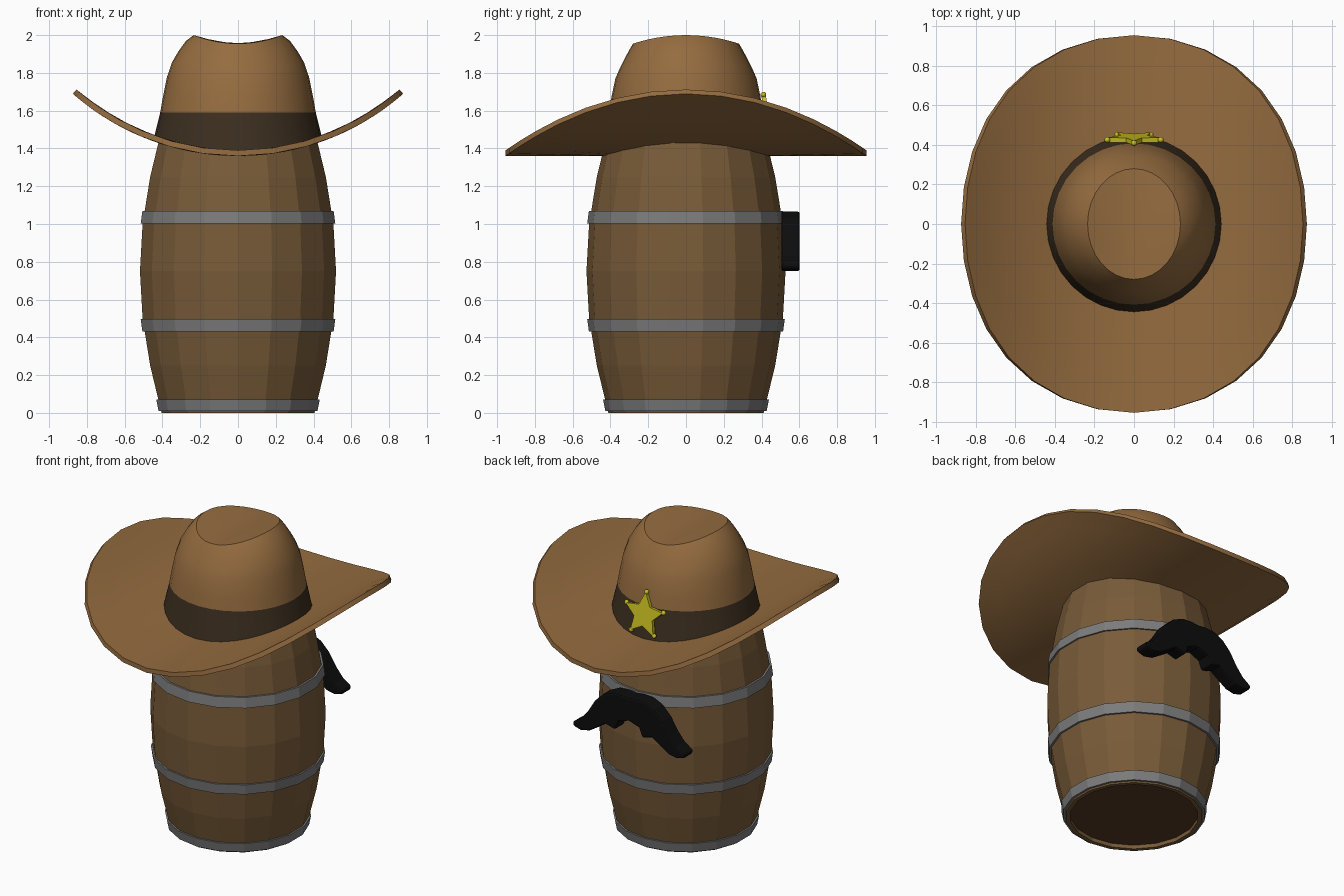
import bpy, bmesh, math
from mathutils import Vector, Matrix

if "Cube" in bpy.data.objects:
    bpy.data.objects.remove(bpy.data.objects["Cube"])

def material(name, rgb):
    m = bpy.data.materials.new(name)
    m.diffuse_color = (*rgb, 1)
    m.use_nodes = True
    m.node_tree.nodes["Principled BSDF"].inputs["Base Color"].default_value = m.diffuse_color
    return m

WOOD = material("wood", (0.19, 0.105, 0.04))
DARK_WOOD = material("dark_wood", (0.09, 0.045, 0.018))
IRON = material("iron", (0.2, 0.2, 0.2))
FELT = material("felt", (0.3, 0.15, 0.05))
RIBBON = material("ribbon", (0.045, 0.028, 0.014))
GOLD = material("gold", (0.6, 0.53, 0.015))
BLACK = material("black", (0.004, 0.004, 0.004))

def finish(name, bm, mat, smooth=None, fix=True):
    if fix:
        bmesh.ops.recalc_face_normals(bm, faces=bm.faces)
    me = bpy.data.meshes.new(name)
    bm.to_mesh(me)
    bm.free()
    ob = bpy.data.objects.new(name, me)
    bpy.context.collection.objects.link(ob)
    me.materials.append(mat)
    if smooth:
        bpy.context.view_layer.objects.active = ob
        ob.select_set(True)
        bpy.ops.object.shade_smooth_by_angle(angle=math.radians(smooth))
        ob.select_set(False)
    return ob

def loft(rings, n, closed=False, cap=False):
    """Join rings; each ring is a function of the angle giving a point."""
    bm = bmesh.new()
    angles = [-math.pi / 2 + 2 * math.pi * i / n for i in range(n)]
    rows = [[bm.verts.new(f(a)) for a in angles] for f in rings]
    pairs = list(zip(rows, rows[1:])) + ([(rows[-1], rows[0])] if closed else [])
    for a, b in pairs:
        for i in range(n):
            j = (i + 1) % n
            bm.faces.new((a[i], a[j], b[j], b[i]))
    if cap:
        bm.faces.new(rows[-1])
    return bm

def circle(r, z):
    return lambda a: (r * math.cos(a), r * math.sin(a), z)

# Barrel staves: outer bulge, rims and recessed inner walls
SIDES = 18
bulge = [(0.411, 0), (0.472, 0.25), (0.513, 0.5), (0.527, 0.75),
         (0.513, 1.0), (0.472, 1.25), (0.411, 1.5)]
profile = [(0.385, 0.03)] + [(0.385, 0)] + bulge + [(0.385, 1.5), (0.385, 1.47)]
finish("barrel_staves", loft([circle(*p) for p in profile], SIDES), WOOD)

# Barrel ends made of planks running along x
for name, z in (("barrel_bottom", 0.025), ("barrel_top", 1.475)):
    bm = bmesh.new()
    bmesh.ops.create_circle(bm, cap_ends=True, radius=0.39, segments=SIDES,
                            matrix=Matrix.Translation((0, 0, z)) @ Matrix.Rotation(math.pi / 2, 4, 'Z'))
    for k in range(-3, 5):
        bmesh.ops.bisect_plane(bm, geom=bm.verts[:] + bm.edges[:] + bm.faces[:],
                               plane_co=(0, 0.088 * (k - 0.5), 0), plane_no=(0, 1, 0))
    bmesh.ops.split_edges(bm, edges=[e for e in bm.edges if len(e.link_faces) == 2])
    for f in bm.faces:
        f.normal_update()
        if (f.normal.z > 0) != (z > 1):
            f.normal_flip()
    finish(name, bm, DARK_WOOD, fix=False)

# Iron hoops, mirrored about the middle height
hoops = {"end": (0.01, 0.427, 0.07, 0.439), "middle": (0.43, 0.514, 0.497, 0.523)}
for kind, (z0, r0, z1, r1) in hoops.items():
    for where in ("lower", "upper"):
        flip = (lambda z: z) if where == "lower" else (lambda z: 1.5 - z)
        pts = [(r0, z0), (r1, z1), (r1 - 0.03, z1), (r0 - 0.03, z0)]
        if where == "upper" and kind == "end":
            pts = [(r - 0.008, z) for r, z in pts]
        finish(f"{where}_{kind}_hoop",
               loft([circle(r, flip(z)) for r, z in pts], SIDES, closed=True), IRON)

# Hat brim: a flat ring rolled upward at the sides
BEND = 1.326
def brim(r, h):
    def f(a):
        t = r * math.cos(a) / BEND
        return ((BEND - h) * math.sin(t), r * math.sin(a), 1.36 + BEND - (BEND - h) * math.cos(t))
    return f
radii = [0.43, 0.55, 0.68, 0.82, 0.955]
finish("hat_brim", loft([brim(r, 0) for r in radii] + [brim(r, 0.03) for r in reversed(radii)],
                        32, closed=True), FELT, 40)

# Hat crown: oval rings whose sides lift to form the creased top
def oval(rx, ry, z, lift):
    return lambda a: (rx * math.cos(a), ry * math.sin(a), z + lift * math.cos(a) ** 2)
crown = [(0.412, 0.408, 1.59, 0), (0.398, 0.395, 1.67, 0), (0.376, 0.374, 1.77, 0.008),
         (0.35, 0.348, 1.83, 0.025), (0.315, 0.32, 1.885, 0.03), (0.275, 0.298, 1.925, 0.045),
         (0.235, 0.28, 1.955, 0.045), (0.16, 0.19, 1.957, 0.022), (0.07, 0.085, 1.957, 0.005)]
finish("hat_crown", loft([oval(*c) for c in crown], 32, cap=True), FELT, 40, fix=False)

# Hat ribbon between brim and crown
finish("hat_ribbon", loft([oval(0.447, 0.447, 1.375, 0.073), oval(*crown[0])], 32),
       RIBBON, 40, fix=False)

# Extruded outline facing back, from (x, z) points
def plate(outline, y0, y1):
    bm = bmesh.new()
    face = bm.faces.new([bm.verts.new((x, y0, z)) for x, z in outline])
    ext = bmesh.ops.extrude_face_region(bm, geom=[face])
    for v in ext["geom"]:
        if isinstance(v, bmesh.types.BMVert):
            v.co.y = y1
    return bm

# Star badge with ball tips, leaning with the ribbon
lean = Matrix.Translation((0, 0.433, 1.545)) @ Matrix.Rotation(math.radians(9.5), 4, 'X')
pts = []
for i in range(10):
    r = 0.142 if i % 2 == 0 else 0.07
    pts.append((r * math.sin(i * math.pi / 5), r * math.cos(i * math.pi / 5)))
bm = plate(pts, -0.012, 0.012)
for x, z in pts[::2]:
    bmesh.ops.create_uvsphere(bm, u_segments=10, v_segments=6, radius=0.015,
                              matrix=Matrix.Translation((x, 0, z)))
bm.transform(lean)
finish("star_badge", bm, GOLD, 40)

# Moustache-shaped handle on the back, mirrored from half an outline
half = [(0.05, 1.066), (0.12, 1.062), (0.19, 1.03), (0.25, 0.97), (0.3, 0.89), (0.35, 0.83),
        (0.41, 0.79), (0.405, 0.765), (0.35, 0.75), (0.29, 0.762), (0.23, 0.8),
        (0.17, 0.84), (0.1, 0.82), (0.075, 0.88)]
outline = [(0, 1.06)] + half + [(0, 0.905)] + [(-x, z) for x, z in reversed(half)]
ob = finish("moustache", plate(outline, 0.505, 0.602), BLACK)
bev = ob.modifiers.new("soft_edges", 'BEVEL')
bev.width = 0.012
bev.segments = 2
bev.angle_limit = math.radians(50)
